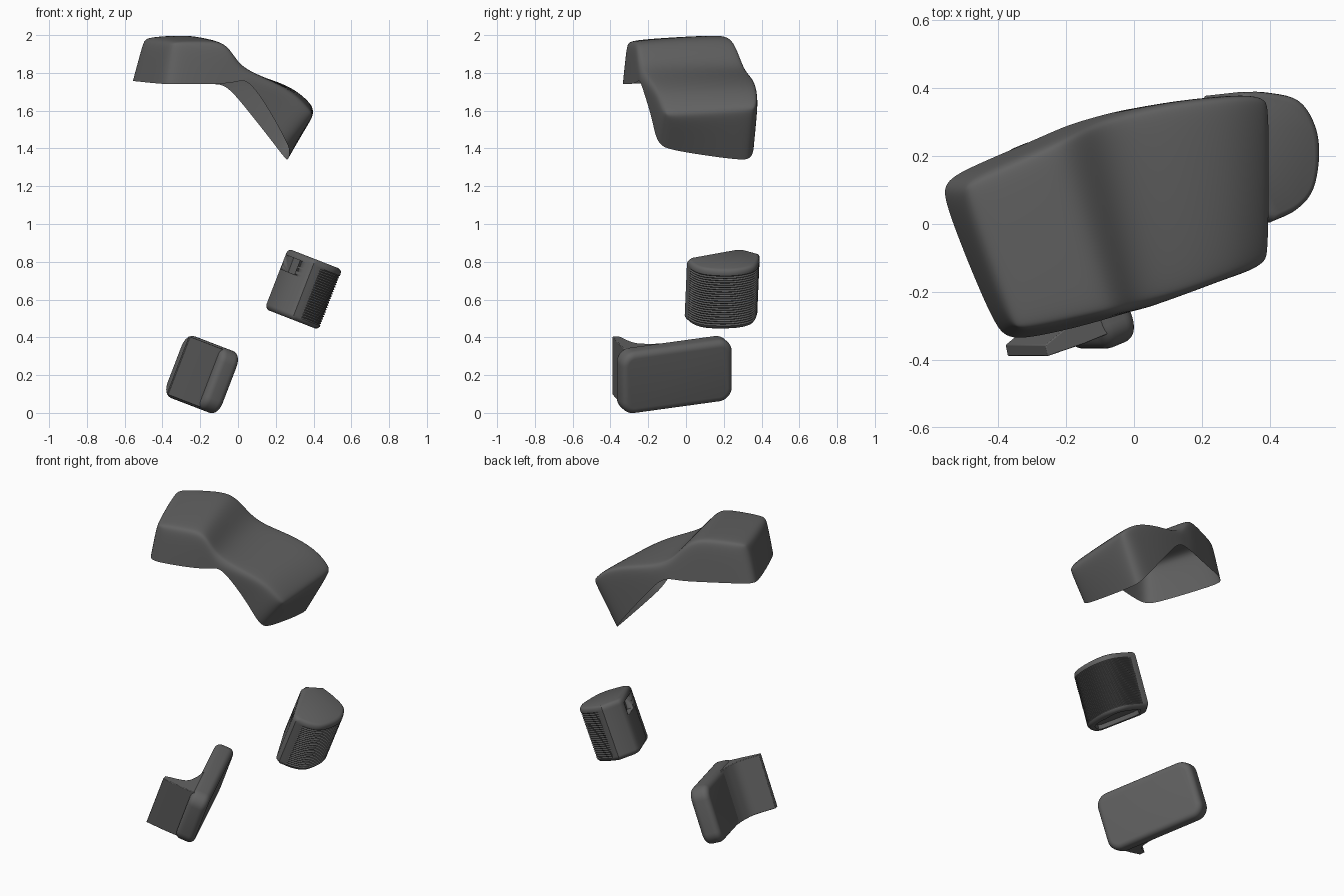
import bpy, bmesh, math
from mathutils import Vector, Matrix

if "Cube" in bpy.data.objects:
    bpy.data.objects.remove(bpy.data.objects["Cube"])


# tilted frames: local x = outward, local y = backward, local z = up
def tilted(yaw):
    return Matrix.Rotation(math.radians(21), 4, 'Y') @ Matrix.Rotation(math.radians(yaw), 4, 'Z')


FRAME, PAD_FRAME = tilted(24), tilted(21)

# dark grey plastic
dark = bpy.data.materials.new("dark_grey")
dark.diffuse_color = (.12, .12, .12, 1)
dark.use_nodes = True
dark.node_tree.nodes["Principled BSDF"].inputs["Base Color"].default_value = dark.diffuse_color


def make(name, verts, faces, smooth=35):
    me = bpy.data.meshes.new(name)
    me.from_pydata([tuple(v) for v in verts], [], faces)
    bm = bmesh.new()
    bm.from_mesh(me)
    bmesh.ops.recalc_face_normals(bm, faces=bm.faces)
    bm.to_mesh(me)
    bm.free()
    me.materials.append(dark)
    ob = bpy.data.objects.new(name, me)
    bpy.context.collection.objects.link(ob)
    bpy.ops.object.select_all(action='DESELECT')
    ob.select_set(True)
    bpy.context.view_layer.objects.active = ob
    bpy.ops.object.shade_smooth_by_angle(angle=math.radians(smooth))
    return ob


def loft(name, rings, smooth=35):
    n = len(rings[0])
    verts = [v for r in rings for v in r]
    faces = [(k * n + i, k * n + (i + 1) % n, (k + 1) * n + (i + 1) % n, (k + 1) * n + i)
             for k in range(len(rings) - 1) for i in range(n)]
    faces += [tuple(range(n)), tuple(range(len(verts) - n, len(verts)))]
    return make(name, verts, faces, smooth)


def spline(pts, steps):
    p = [Vector(q) for q in pts]
    p = [2 * p[0] - p[1]] + p + [2 * p[-1] - p[-2]]
    out = []
    for i in range(1, len(p) - 2):
        a, b, c, d = p[i - 1:i + 3]
        for k in range(steps):
            t = k / steps
            out.append(0.5 * (2 * b + (c - a) * t + (2 * a - 5 * b + 4 * c - d) * t ** 2
                              + (3 * b - a - 3 * c + d) * t ** 3))
    return out + [p[-2]]


# --- top shell: stations of front rim, front top, back top, back rim
stations = [
    [(-.39, -.355, 1.74), (-.36, -.33, 1.975), (-.52, .12, 1.995), (-.585, .125, 1.76)],
    [(-.15, -.30, 1.74), (-.15, -.285, 1.975), (-.32, .205, 2.007), (-.32, .235, 1.745)],
    [(-.05, -.27, 1.745), (-.055, -.265, 1.967), (-.21, .255, 2.0), (-.20, .29, 1.74)],
    [(.00, -.255, 1.755), (.00, -.25, 1.87), (-.135, .29, 1.90), (-.13, .31, 1.74)],
    [(.045, -.245, 1.765), (.065, -.235, 1.815), (-.06, .325, 1.825), (-.06, .33, 1.74)],
    [(.11, -.22, 1.69), (.20, -.195, 1.755), (.13, .368, 1.785), (.06, .352, 1.59)],
    [(.19, -.18, 1.56), (.31, -.155, 1.695), (.29, .385, 1.73), (.16, .36, 1.465)],
    [(.275, -.15, 1.40), (.42, -.12, 1.575), (.42, .39, 1.62), (.265, .36, 1.325)],
]
n = len(stations)
faces = [(4 * k + i, 4 * k + i + 1, 4 * k + i + 5, 4 * k + i + 4)
         for k in range(n - 1) for i in range(3)]
faces += [(0, 1, 2, 3), (4 * n - 4, 4 * n - 3, 4 * n - 2, 4 * n - 1)]
shell = make("top_shell", [v for s in stations for v in s], faces, 180)
w = shell.data.attributes.new("bevel_weight_edge", 'FLOAT', 'EDGE')
for e in shell.data.edges:
    (ka, ia), (kb, ib) = (divmod(v, 4) for v in e.vertices)
    if ia == ib and ia in (1, 2):                       # long top edges
        w.data[e.index].value = 0.6
    elif ka == kb and ka in (0, n - 1) and abs(ia - ib) == 1:   # end edges
        w.data[e.index].value = 0.75 if {ia, ib} == {1, 2} else 1.0
bev = shell.modifiers.new("round_edges", 'BEVEL')
bev.limit_method = 'WEIGHT'
bev.width = 0.068
bev.segments = 2
bev.use_clamp_overlap = False
sub = shell.modifiers.new("smooth", 'SUBSURF')
sub.levels = sub.render_levels = 3

# --- middle block: D outline with a ribbed curved side
curve = spline([(.325, .39), (.40, .388), (.49, .365), (.54, .29), (.552, .20),
                (.533, .10), (.485, .042), (.41, .006)], 5)
outline = curve + [Vector((.38, .02)), Vector((.265, .265)), Vector((.265, .305))]
centre = sum(outline, Vector((0, 0))) / len(outline)
axis = Vector((-.36, -.04, -.93))


def ring(t, inset, rib=0.0):
    pts = []
    for i, p in enumerate(outline):
        d = inset + (rib if 2 < i < len(curve) - 3 else 0)
        q = p + (centre - p).normalized() * d
        pts.append(Vector((q.x, q.y, .87 - .39 * (q.x - .265))) + axis * t)
    return pts


levels = [(0, .022, 0), (.004, .011, 0), (.012, .003, 0), (.025, 0, 0)]
ribs = 44
levels += [(.035 + .285 * k / ribs, 0, .007 * (k % 2)) for k in range(ribs + 1)]
levels += [(.328, .003, 0), (.338, .011, 0), (.343, .022, 0), (.343, .05, 0), (.318, .055, 0)]
block = loft("ribbed_block", [ring(*l) for l in levels], 40)

# slot in the flat side
sx, sy, sz = .07, .17, .08
slot_pts = [[FRAME @ Vector((x * sx / 2, y * sy / 2, z * sz / 2)) + Vector((.283, .18, .782))
             for x, y in ((-1, -1), (1, -1), (1, 1), (-1, 1))] for z in (-1, 1)]
cutter = loft("slot_cutter", slot_pts)
cutter.hide_render = True
cutter.hide_set(True)
cut = block.modifiers.new("slot", 'BOOLEAN')
cut.operation = 'DIFFERENCE'
cut.solver = 'EXACT'
cut.object = cutter

# --- lower pad: rounded plate standing in the tilted frame
pad_origin = Vector((-.19, -.062, .203))


def place(x, y, z):
    return PAD_FRAME @ Vector((x, y, z)) + pad_origin


def pad_ring(x, inset, hy=.315, hz=.175, r=.075):
    pts = []
    for c, (sy, sz) in enumerate(((1, 1), (-1, 1), (-1, -1), (1, -1))):
        for k in range(9):
            a = math.pi / 2 * (c + k / 8)
            pts.append(place(x, sy * (hy - r) + (r - inset) * math.cos(a),
                             sz * (hz - r) + (r - inset) * math.sin(a)))
    return pts


half, rad = .057, .035
arc = [math.pi / 2 * k / 6 for k in range(7)]
rounded = [(-half + rad - rad * math.cos(a), rad - rad * math.sin(a)) for a in arc]
rounded += [(-x, i) for x, i in reversed(rounded)]
loft("lower_pad", [pad_ring(x, i) for x, i in rounded], 50)

# --- flange that curves off the inner side of the pad
flange = spline([(-.02, .04), (-.05, -.04), (-.075, -.12), (-.12, -.185), (-.235, -.225)], 5)
flange += [Vector((-.24, -.258)), Vector((-.12, -.265)), Vector((-.02, -.265))]
fl = loft("pad_flange", [[place(p.x, p.y, z) for p in flange] for z in (-.165, .165)])
b = fl.modifiers.new("soft_edges", 'BEVEL')
b.width = .008
b.segments = 2
b.limit_method = 'ANGLE'
b.angle_limit = math.radians(40)
